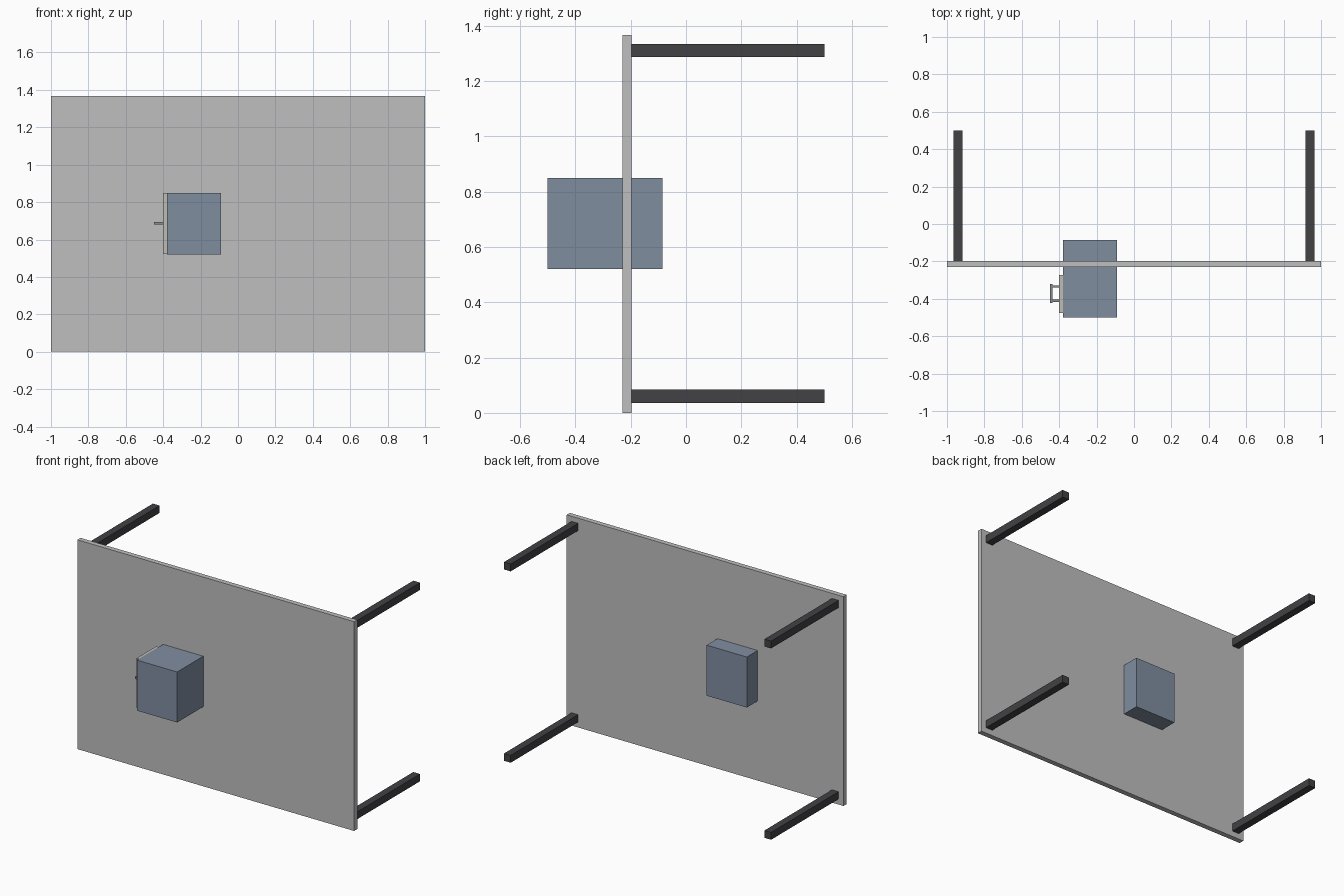
import bpy
from mathutils import Vector

if "Cube" in bpy.data.objects:
    bpy.data.objects.remove(bpy.data.objects["Cube"], do_unlink=True)


def material(name, rgb):
    mat = bpy.data.materials.new(name)
    mat.use_nodes = True
    color = (*rgb, 1)
    mat.diffuse_color = color
    mat.node_tree.nodes["Principled BSDF"].inputs["Base Color"].default_value = color
    return mat


def box(name, low, high, mat):
    """Axis-aligned block between two corners."""
    low, high = Vector(low), Vector(high)
    bpy.ops.mesh.primitive_cube_add(size=1, location=(low + high) / 2)
    obj = bpy.context.object
    obj.name = name
    obj.scale = high - low
    bpy.ops.object.transform_apply(location=False, rotation=False, scale=True)
    obj.data.materials.append(mat)
    return obj


panel_grey = material("panel grey", (0.52, 0.52, 0.52))
leg_black = material("leg charcoal", (0.054, 0.054, 0.06))
box_blue = material("slate blue", (0.216, 0.27, 0.352))
door_beige = material("pale beige", (0.52, 0.51, 0.45))
handle_grey = material("handle grey", (0.25, 0.26, 0.29))

# Upright table top
box("table_top", (-1, -0.23, 0), (1, -0.197, 1.367), panel_grey)

# Four legs pointing backwards
for side, x in (("right", -0.941), ("left", 0.941)):
    for level, z in (("lower", 0.06), ("upper", 1.31)):
        box(f"{side}_{level}_leg", (x - 0.024, -0.197, z - 0.024),
            (x + 0.024, 0.5, z + 0.024), leg_black)

# Cabinet passing through the top
box("cabinet", (-0.38, -0.5, 0.52), (-0.09, -0.085, 0.85), box_blue)

# Front plate on the cabinet's right side
box("drawer_front", (-0.4, -0.476, 0.522), (-0.38, -0.273, 0.848), door_beige)

# Pull handle: two posts and a bar
for name, y in (("front", -0.411), ("back", -0.334)):
    box(f"{name}_handle_post", (-0.44, y - 0.006, 0.681),
        (-0.4, y + 0.006, 0.693), handle_grey)
box("handle_bar", (-0.448, -0.423, 0.679), (-0.436, -0.32, 0.695), handle_grey)
